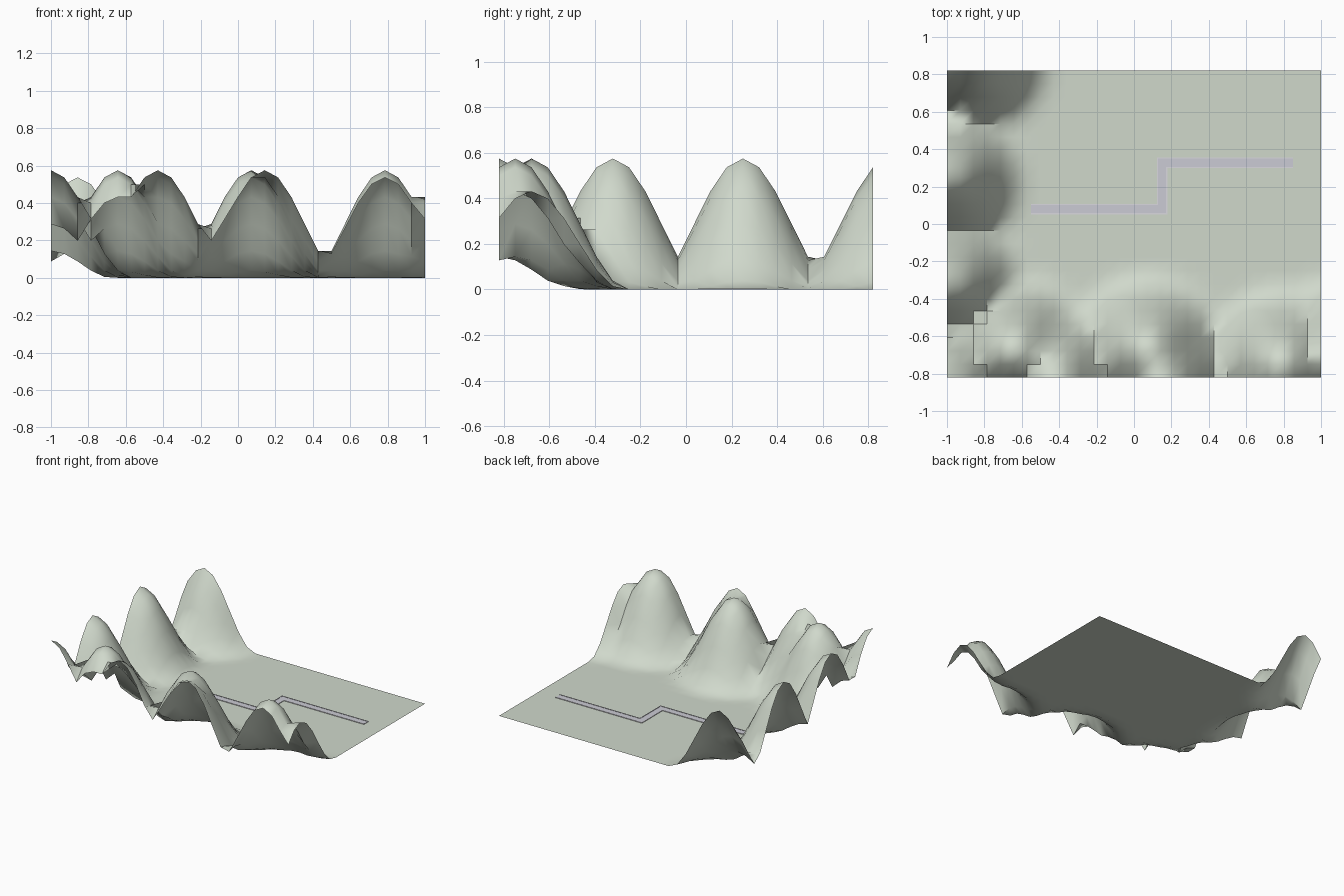
import bpy, bmesh, math

if "Cube" in bpy.data.objects:
    bpy.data.objects.remove(bpy.data.objects["Cube"])

CELL = 1 / 14            # grid spacing
NX, NY = 28, 23
PEAK, REACH = 0.575, 6 * CELL


def material(name, colour):
    m = bpy.data.materials.new(name)
    m.diffuse_color = (*colour, 1)
    m.use_nodes = True
    m.node_tree.nodes["Principled BSDF"].inputs["Base Color"].default_value = m.diffuse_color
    return m


def make_object(name, bm, mat):
    me = bpy.data.meshes.new(name)
    bm.to_mesh(me)
    bm.free()
    me.materials.append(mat)
    ob = bpy.data.objects.new(name, me)
    bpy.context.collection.objects.link(ob)
    return ob


# Hill centres in grid cells: left ridge, then front ridge
hills = [(2, 24), (0, 15), (0, 7), (0, 0), (5, 2), (8, 0),
         (15, 2), (16, 0), (25, 1), (30, 2)]


def height(i, j):
    d = min(math.hypot(i - a, j - b) for a, b in hills) * CELL
    return PEAK * math.cos(math.pi * d / (2 * REACH)) ** 2 if d < REACH else 0


# Terrain sheet
bm = bmesh.new()
rows = [[bm.verts.new(((i - NX / 2) * CELL, (j - NY / 2) * CELL, height(i, j)))
         for i in range(NX + 1)] for j in range(NY + 1)]
for j in range(NY):
    for i in range(NX):
        bm.faces.new((rows[j][i], rows[j][i + 1], rows[j + 1][i + 1], rows[j + 1][i]))
terrain = make_object("terrain", bm, material("grass", (0.63, 0.69, 0.60)))
bpy.context.view_layer.objects.active = terrain
terrain.select_set(True)
bpy.ops.object.shade_smooth_by_angle(angle=math.radians(50))


# Ribbon of flat slab following a right-angled Z path, mitred at the bends
def ribbon(name, lo, hi, z0, z1, mat):
    (x0, xb, x1), (ya, yb) = (-0.55, 0.15, 0.85), (0.08, 0.328)
    side = lambda o: [(x0, ya + o), (xb - o, ya + o), (xb - o, yb + o), (x1, yb + o)]
    a, b = side(lo), side(hi)
    bm = bmesh.new()
    faces = []
    va = [bm.verts.new((*p, z0)) for p in a]
    vb = [bm.verts.new((*p, z0)) for p in b]
    for k in range(3):
        faces.append(bm.faces.new((va[k], va[k + 1], vb[k + 1], vb[k])))
    ext = bmesh.ops.extrude_face_region(bm, geom=faces, use_keep_orig=True)
    top = [g for g in ext["geom"] if isinstance(g, bmesh.types.BMVert)]
    bmesh.ops.translate(bm, verts=top, vec=(0, 0, z1 - z0))
    bmesh.ops.recalc_face_normals(bm, faces=bm.faces)
    return make_object(name, bm, mat)


# Road surface and its pale edges
ribbon("road", -0.022, 0.022, 0.0005, 0.003, material("road_grey", (0.60, 0.60, 0.66)))
kerb = material("kerb_pale", (0.70, 0.69, 0.74))
ribbon("road_edge_south", -0.028, -0.022, 0.0005, 0.005, kerb)
ribbon("road_edge_north", 0.022, 0.028, 0.0005, 0.005, kerb)
